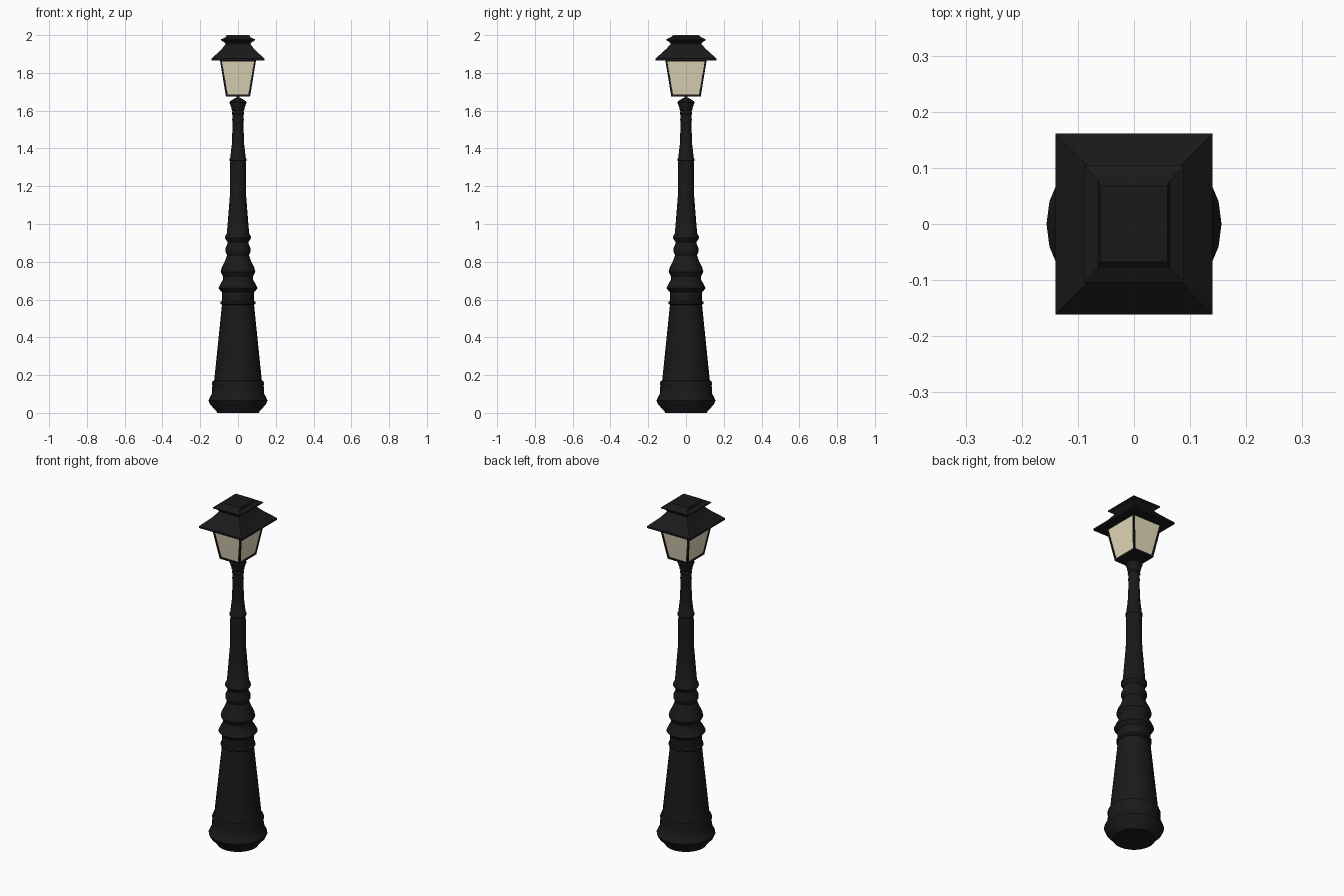
import bpy, bmesh, math

if "Cube" in bpy.data.objects:
    bpy.data.objects.remove(bpy.data.objects["Cube"])


def material(name, colour):
    m = bpy.data.materials.new(name)
    m.diffuse_color = colour
    m.use_nodes = True
    m.node_tree.nodes["Principled BSDF"].inputs["Base Color"].default_value = m.diffuse_color
    return m


iron = material("black_iron", (0.01, 0.01, 0.01, 1))
cream = material("cream_glass", (0.78, 0.71, 0.5, 1))


def finish(name, bm, mat):
    bmesh.ops.recalc_face_normals(bm, faces=bm.faces)
    me = bpy.data.meshes.new(name)
    bm.to_mesh(me)
    bm.free()
    me.materials.append(mat)
    ob = bpy.data.objects.new(name, me)
    bpy.context.collection.objects.link(ob)
    return ob


def stack(rings):
    """Skin a list of closed point rings and cap both ends."""
    bm = bmesh.new()
    vs = [[bm.verts.new(p) for p in ring] for ring in rings]
    n = len(vs[0])
    for a, b in zip(vs, vs[1:]):
        for i in range(n):
            j = (i + 1) % n
            bm.faces.new((a[i], a[j], b[j], b[i]))
    bm.faces.new(vs[0][::-1])
    bm.faces.new(vs[-1])
    return bm


def circle(r, z, n=24):
    return [(r * math.cos(2 * math.pi * i / n), r * math.sin(2 * math.pi * i / n), z)
            for i in range(n)]


def rect(x, y, z):
    return [(-x, -y, z), (x, -y, z), (x, y, z), (-x, y, z)]


# Turned post, from foot to the stem under the lantern
profile = [
    (.111, 0), (.115, .01), (.148, .045), (.156, .065), (.15, .08), (.139, .10),
    (.136, .145), (.138, .157), (.134, .168), (.126, .172), (.085, .572),
    (.092, .577), (.092, .588), (.084, .594), (.086, .64), (.104, .66),
    (.092, .685), (.079, .705), (.078, .72), (.092, .747), (.086, .77),
    (.068, .805), (.058, .835), (.067, .853), (.067, .87), (.057, .892),
    (.056, .905), (.069, .925), (.067, .937), (.059, .95), (.043, 1.15),
    (.041, 1.33), (.045, 1.336), (.045, 1.345), (.041, 1.352), (.033, 1.42),
    (.028, 1.54), (.031, 1.55), (.028, 1.575), (.033, 1.585), (.029, 1.597),
    (.034, 1.605), (.036, 1.618), (.045, 1.642), (.042, 1.65), (.02, 1.664),
    (.008, 1.668), (.008, 1.684)]
post = finish("post", stack([circle(r, z) for r, z in profile]), iron)
bpy.context.view_layer.objects.active = post
post.select_set(True)
bpy.ops.object.shade_smooth_by_angle(angle=math.radians(30))

# Lantern cage: tapered box with window openings
bm = stack([rect(.064, .078, 1.675), rect(.096, .110, 1.87)])
sides = [f for f in bm.faces if abs(f.normal.z) < .7 and
         max(v.co.z for v in f.verts) - min(v.co.z for v in f.verts) > .1]
bmesh.ops.recalc_face_normals(bm, faces=bm.faces)
bmesh.ops.inset_individual(bm, faces=sides, thickness=.014)
bmesh.ops.delete(bm, geom=sides, context='FACES')
cage = finish("lantern_frame", bm, iron)
solid = cage.modifiers.new("thickness", 'SOLIDIFY')
solid.thickness = .008
solid.offset = -1

# Glass set just behind the frame faces
finish("lantern_glass", stack([rect(.061, .075, 1.68), rect(.091, .105, 1.864)]), cream)

# Stepped roof with flared cap
roof = [(.140, .161, 1.866), (.140, .161, 1.876), (.086, .107, 1.925),
        (.066, .080, 1.953), (.072, .086, 1.962), (.089, .104, 1.972),
        (.089, .104, 1.978), (.064, .078, 1.990), (.060, .068, 2.0)]
finish("roof", stack([rect(*r) for r in roof]), iron)
